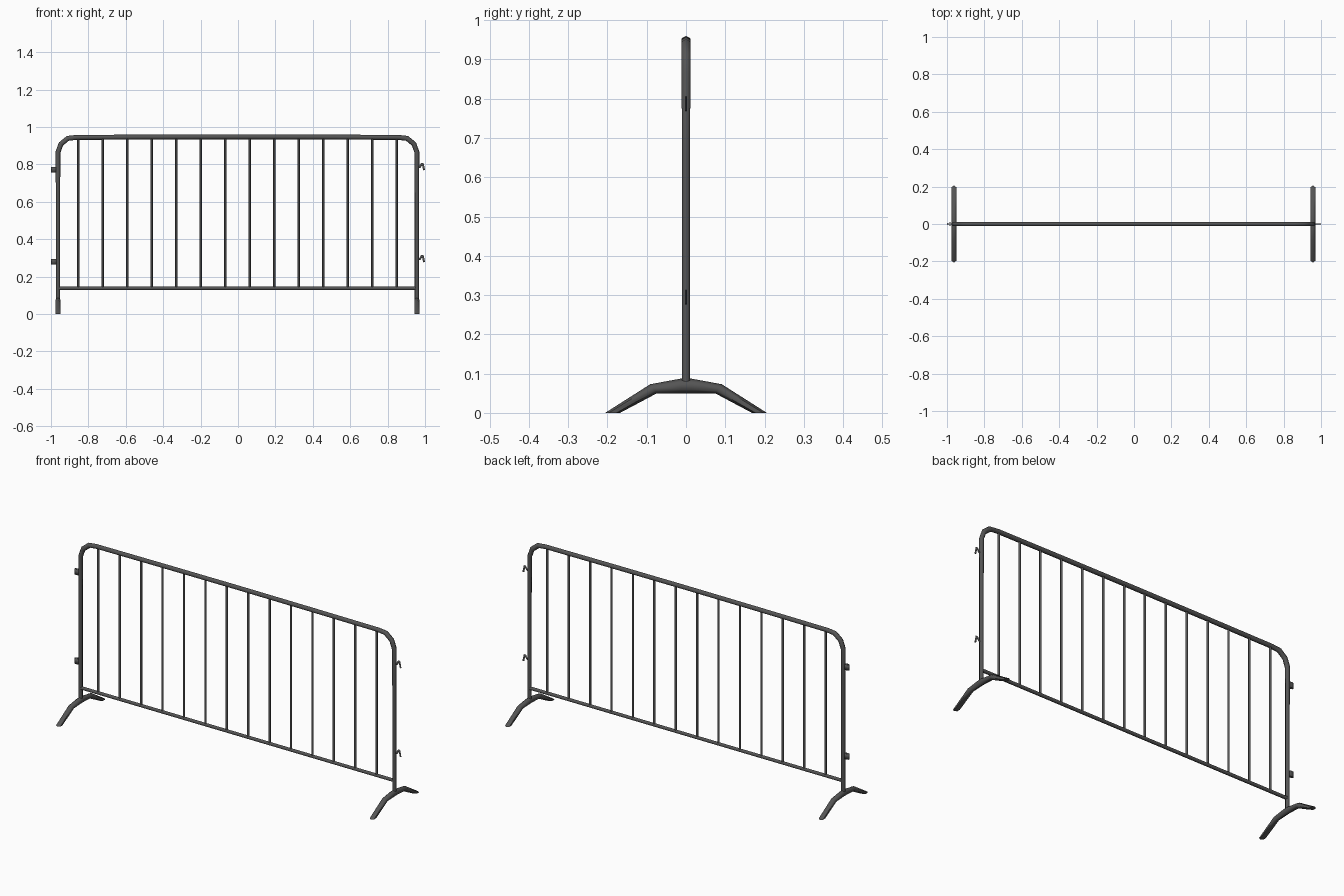
import bpy, bmesh
from math import radians, cos, sin, pi
from mathutils import Vector

if "Cube" in bpy.data.objects:
    bpy.data.objects.remove(bpy.data.objects["Cube"])

steel = bpy.data.materials.new("dark_steel")
steel.diffuse_color = (0.09, 0.09, 0.09, 1)
steel.use_nodes = True
steel.node_tree.nodes["Principled BSDF"].inputs["Base Color"].default_value = steel.diffuse_color
CX = -0.003            # frame centre (hooks reach further than loops)
POST = 0.9595          # half distance between posts


def skin(name, rings, closed=False):
    """Join rings of points into a tube with end caps."""
    bm = bmesh.new()
    rings = [[bm.verts.new(p) for p in r] for r in rings]
    n = len(rings[0])
    for r0, r1 in zip(rings, rings[1:]):
        for k in range(n):
            j = (k + 1) % n
            bm.faces.new((r0[k], r0[j], r1[j], r1[k]))
    if closed:
        bm.faces.new(rings[0])
        bm.faces.new(rings[-1])
    bmesh.ops.recalc_face_normals(bm, faces=bm.faces)
    me = bpy.data.meshes.new(name)
    bm.to_mesh(me)
    bm.free()
    ob = bpy.data.objects.new(name, me)
    bpy.context.collection.objects.link(ob)
    me.materials.append(steel)
    bpy.ops.object.select_all(action='DESELECT')
    ob.select_set(True)
    bpy.context.view_layer.objects.active = ob
    bpy.ops.object.shade_smooth_by_angle(angle=radians(62))
    return ob


def tube(name, pts, radii, flat=1.0, n=6):
    """Sweep an n-sided tube along an (x, z) path with mitred bends."""
    pts = [Vector(p) for p in pts]
    if not isinstance(radii, list):
        radii = [radii] * len(pts)
    rings = []
    for i, p in enumerate(pts):
        a = (p - pts[i - 1]).normalized() if i else None
        b = (pts[i + 1] - p).normalized() if i < len(pts) - 1 else None
        a, b = a or b, b or a
        t = (a + b).normalized()
        side = Vector((-t.y, t.x)) / max(t.dot(a), 0.6)
        ring = []
        for k in range(n):
            w = 2 * pi * k / n
            q = p + side * radii[i] * cos(w)
            ring.append((q.x, flat * radii[i] * sin(w), q.y))
        rings.append(ring)
    return skin(name, rings, True)


# Bent outer frame: two posts, faceted corners, slightly arched top rail
half = [(POST, 0.07), (POST, 0.65), (POST, 0.865),
        (POST - 0.016, 0.909), (POST - 0.053, 0.939), (POST - 0.10, 0.944),
        (0.45, 0.946)]
radii = [0.0115, 0.0115] + [0.0132] * 5
path = [(CX + x, z) for x, z in half] + [(CX, 0.947)]
path += [(CX - x, z) for x, z in reversed(half)]
tube("outer_frame", path, radii + [0.0132] + radii[::-1])

# Bottom rail and upright bars
tube("bottom_rail", [(CX - POST, 0.137), (CX + POST, 0.137)], 0.01)
for i in range(14):
    x = -0.8545 + i * 0.131
    tube(f"upright_bar_{i + 1}", [(x, 0.137), (x, 0.943)], 0.0063)


# Splayed foot: rings swept along y, cut flat where they meet the ground
def foot(name, x):
    # each station: (y, z) of the top edge and of the bottom edge
    st = [((0.206, 0.0), (0.168, 0.0)), ((0.091, 0.073), (0.074, 0.05)),
          ((0.015, 0.087), (0.012, 0.05))]
    st += [((-a[0], a[1]), (-b[0], b[1])) for a, b in reversed(st)]
    rings = []
    for top, bot in st:
        ring = []
        for k in range(6):
            a = pi / 2 + 2 * pi * k / 6
            t = 0.5 + 0.5 * sin(a)
            ring.append((x + 0.0152 * cos(a),
                         bot[0] + (top[0] - bot[0]) * t,
                         bot[1] + (top[1] - bot[1]) * t))
        rings.append(ring)
    skin(name, rings, True)


foot("left_foot", CX - POST)
foot("right_foot", CX + POST)


# Flat strap loop that receives a neighbour's hook
def loop(name, z):
    rings = [[(-0.984 + 0.016 * cos(2 * pi * k / 8),
               0.008 * sin(2 * pi * k / 8), h) for k in range(8)]
             for h in (z - 0.015, z + 0.015)]
    m = skin(name, rings).modifiers.new("thickness", 'SOLIDIFY')
    m.thickness = 0.004


# Linking hooks on the right post, loops on the left post
for tag, zl, zh in (("upper", 0.772, 0.766), ("lower", 0.279, 0.274)):
    loop(f"{tag}_loop", zl)
    tube(f"{tag}_hook", [(0.96, zh + 0.016), (0.973, zh + 0.020),
                         (0.982, zh + 0.036), (0.988, zh + 0.036),
                         (0.995, zh + 0.003)], 0.0052, flat=0.6)
